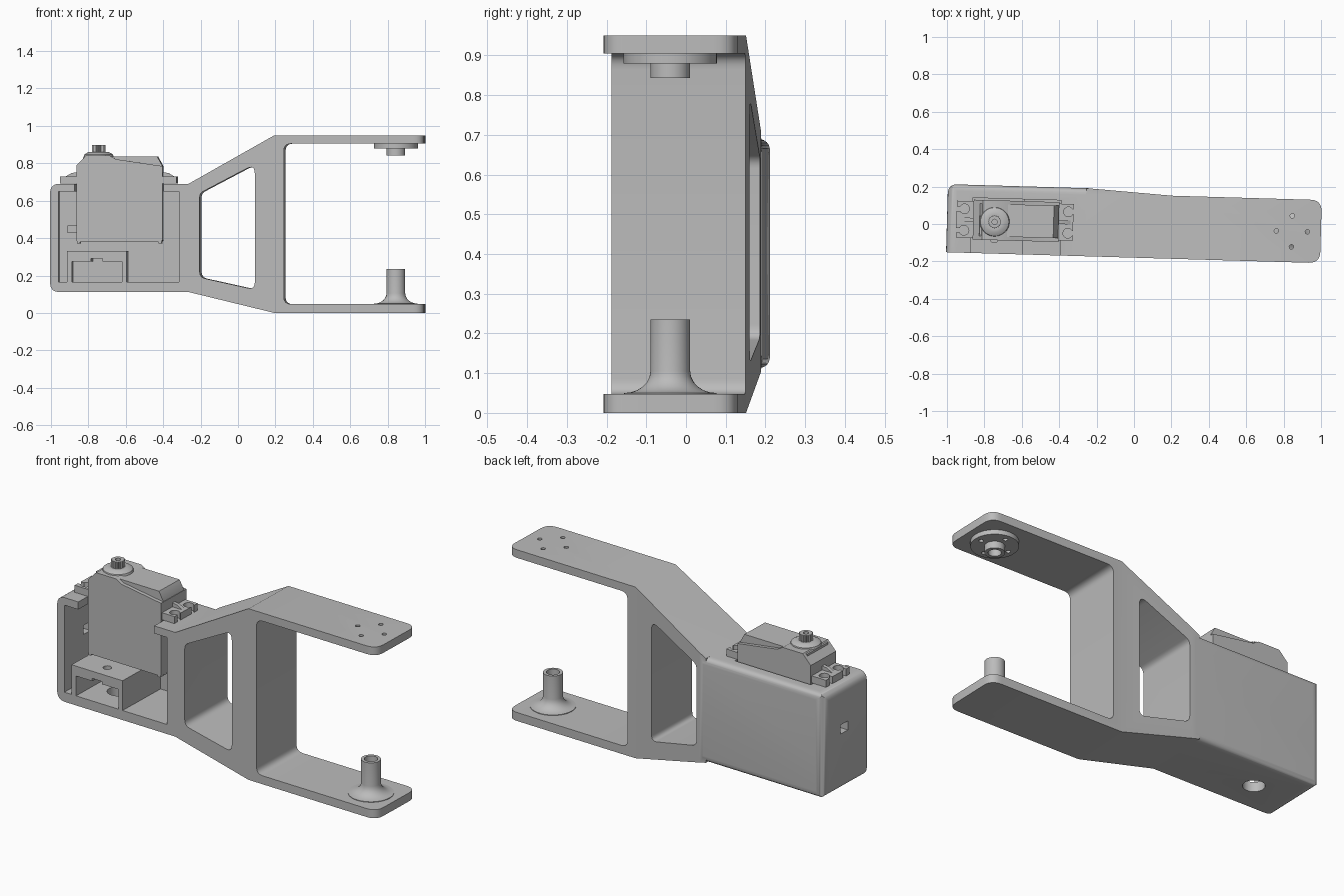
import bpy, bmesh, math
from mathutils import Vector, Matrix

if "Cube" in bpy.data.objects:
    bpy.data.objects.remove(bpy.data.objects["Cube"])

grey = bpy.data.materials.new("plain grey")
grey.diffuse_color = (0.5, 0.5, 0.5, 1)
grey.use_nodes = True
grey.node_tree.nodes["Principled BSDF"].inputs["Base Color"].default_value = grey.diffuse_color


def add(name, bm):
    bmesh.ops.recalc_face_normals(bm, faces=bm.faces)
    me = bpy.data.meshes.new(name)
    bm.to_mesh(me)
    bm.free()
    me.materials.append(grey)
    ob = bpy.data.objects.new(name, me)
    bpy.context.collection.objects.link(ob)
    return ob


def fillet(pts):
    """Points are (a, b) or (a, b, radius); rounded corners become short arcs."""
    out = []
    for i, p in enumerate(pts):
        c = Vector(p[:2])
        if len(p) < 3:
            out.append(c)
            continue
        u = (Vector(pts[i - 1][:2]) - c).normalized()
        v = (Vector(pts[(i + 1) % len(pts)][:2]) - c).normalized()
        d = p[2] / math.tan(u.angle(v) / 2)
        for k in range(7):
            t = k / 6
            out.append(c + u * d * (1 - t) ** 2 + v * d * t ** 2)
    return out


def prism(name, pts, lo, hi, axis="y"):
    place = {"x": lambda a, b, t: (t, a, b), "y": lambda a, b, t: (a, t, b),
             "z": lambda a, b, t: (a, b, t)}[axis]
    bm = bmesh.new()
    pts = fillet(pts)
    rings = [[bm.verts.new(place(p.x, p.y, t)) for p in pts] for t in (lo, hi)]
    bm.faces.new(rings[0])
    bm.faces.new(rings[1])
    n = len(pts)
    for i in range(n):
        j = (i + 1) % n
        bm.faces.new((rings[0][i], rings[0][j], rings[1][j], rings[1][i]))
    return add(name, bm)


def box(name, x0, x1, y0, y1, z0, z1):
    return prism(name, [(x0, z0), (x1, z0), (x1, z1), (x0, z1)], y0, y1)


def lathe(name, x, y, prof, n=32):
    """Stack of rings from (radius, z) pairs, capped at both ends."""
    bm = bmesh.new()
    rings = [[bm.verts.new((x + r * math.cos(2 * math.pi * k / n),
                            y + r * math.sin(2 * math.pi * k / n), z))
              for k in range(n)] for r, z in prof]
    for a, b in zip(rings, rings[1:]):
        for k in range(n):
            j = (k + 1) % n
            bm.faces.new((a[k], a[j], b[j], b[k]))
    bm.faces.new(rings[0])
    bm.faces.new(rings[-1])
    return add(name, bm)


def boolean(ob, other, op="DIFFERENCE"):
    m = ob.modifiers.new("bool", "BOOLEAN")
    m.object, m.operation, m.solver = other, op, "EXACT"
    bpy.context.view_layer.objects.active = ob
    bpy.ops.object.modifier_apply(modifier=m.name)
    bpy.data.objects.remove(other)


FRONT, BACK, ARM_BACK = -0.18, 0.184, 0.157

# servo case, rounded on its back and outer edges
body = prism("bracket_body", [(-1, .112, .05), (-.24, .112), (-.24, .69), (-1, .69, .05)], -.3, .3)
boolean(body, prism("p", [(-1, FRONT), (0, FRONT), (0, BACK), (-1, BACK, .05)], 0, 1, "z"), "INTERSECT")
boolean(body, prism("p", [(FRONT, .112), (BACK, .112, .035), (BACK, .69, .035), (FRONT, .69)], -2, 1, "x"), "INTERSECT")

# flared frame with two parallel arms
frame = prism("frame", [(-.26, .112), (.2, 0), (1, 0), (1, .047), (.25, .047, .04), (.25, .905, .04),
                        (1, .905), (1, .95), (.2, .95), (-.26, .69)], -.3, .3)
boolean(frame, prism("p", [(-.3, FRONT), (1, FRONT, .06), (1, ARM_BACK, .06), (.2, ARM_BACK),
                           (-.22, BACK - .002), (-.3, BACK - .002)], -1, 2, "z"), "INTERSECT")
boolean(body, frame, "UNION")

# window, case cavity, servo opening, cable slot, bearing hole
boolean(body, prism("p", [(-.2, .19, .04), (.095, .125, .03), (.095, .795, .03), (-.2, .64, .04)], -1, 1))
boolean(body, prism("p", [(-.955, .165), (-.31, .165), (-.31, .648), (-.955, .648)], -1, .14))
boolean(body, box("p", -.868, -.392, -1, .115, .6, .8))
boolean(body, box("p", -1.1, -.9, -.02, .04, .425, .475))
AX, AY = -.745, -.01
boolean(body, lathe("p", AX, AY, [(.055, 0), (.055, .3)]))

# bearing block on the case floor
block = box("bearing_block", -.91, -.59, FRONT, .142, .163, .33)
boolean(block, box("p", -.882, -.615, -1, .11, .1, .275))
boolean(block, box("p", -.78, -.72, -1, .11, .25, .29))
for hx, hy in ((-.82, .06), (-.67, .06), (AX, -.10)):
    boolean(block, lathe("p", hx, hy, [(.022, .2), (.022, .4)], 20))
boolean(body, block, "UNION")

# screw holes in the upper arm and its drive boss
PX, PY = .845, -.015
boss = lathe("drive_boss", PX, PY, [(.05, .843), (.05, .88), (.118, .88), (.118, .906)], 40)
boolean(boss, lathe("p", PX, PY, [(.032, .8), (.032, .895)], 24))
for k in range(4):
    a = k * math.pi / 2
    hx, hy = PX + .083 * math.cos(a), PY + .083 * math.sin(a)
    for part in (body, boss):
        boolean(part, lathe("p", hx, hy, [(.012, .8), (.012, 1)], 16))

# pivot post with flared foot
flare = [(.05 + .066 * (1 - math.sin(t)) , .05 + .055 * (1 - math.cos(t)))
         for t in [k * math.pi / 12 for k in range(7)]]
post = lathe("pivot_post", PX, PY, [(.116, .04)] + flare + [(.05, .235)], 40)
boolean(post, lathe("p", PX, PY, [(.034, .12), (.034, .3)], 24))

# servo body and raised lid
SY0, SY1 = -.108, .105
prism("servo_body", [(-.86, .38, .01), (-.402, .38, .01), (-.402, .785), (-.65, .822), (-.685, .842),
                     (-.81, .842), (-.86, .79)], SY0, SY1)
prism("servo_lid", [(-.83, .75), (-.404, .75), (-.404, .79), (-.43, .837), (-.825, .837)], -.088, .086)
for x in (-.85, -.415):
    box("servo_foot", x - .008, x + .008, SY0, SY1, .372, .382)
box("cable_boss", -.912, -.858, -.04, .04, .427, .468)

# mounting ears with open screw slots and ribs
for name, x0, x1, hx, s in (("left_ear", -.95, -.855, -.908, -1), ("right_ear", -.41, -.325, -.352, 1)):
    ear = box(name, x0, x1, -.1, .097, .691, .73)
    for hy in (-.06, .055):
        boolean(ear, lathe("p", hx, hy, [(.026, .6), (.026, .8)], 20))
        tip = hx + s * .1
        boolean(ear, box("p", min(hx, tip), max(hx, tip), hy - .012, hy + .012, .6, .8))
    root = -.86 if s < 0 else -.402
    prism(name + "_rib", [(root, .728), (root + s * .065, .728), (root + s * .03, .748), (root, .752)], -.012, .008)

# output shaft: collar and toothed spline
lathe("shaft_collar", AX, AY, [(.08, .835), (.076, .848), (.055, .86), (.04, .86)], 32)
n = 20
spline = prism("output_spline", [(AX + r * math.cos(a), AY + r * math.sin(a))
                                 for k in range(2 * n)
                                 for r, a in [((.036, .031)[k % 2], k * math.pi / n)]], .85, .897, "z")
boolean(spline, lathe("p", AX, AY, [(.014, .87), (.014, 1)], 16))

# slight turn of the whole assembly, then sharp-edged smooth shading
turn = Matrix.Rotation(-.029, 4, "Z")
for ob in bpy.context.collection.objects:
    ob.data.transform(turn)
    ob.select_set(True)
bpy.context.view_layer.objects.active = body
bpy.ops.object.shade_smooth_by_angle(angle=math.radians(30))
